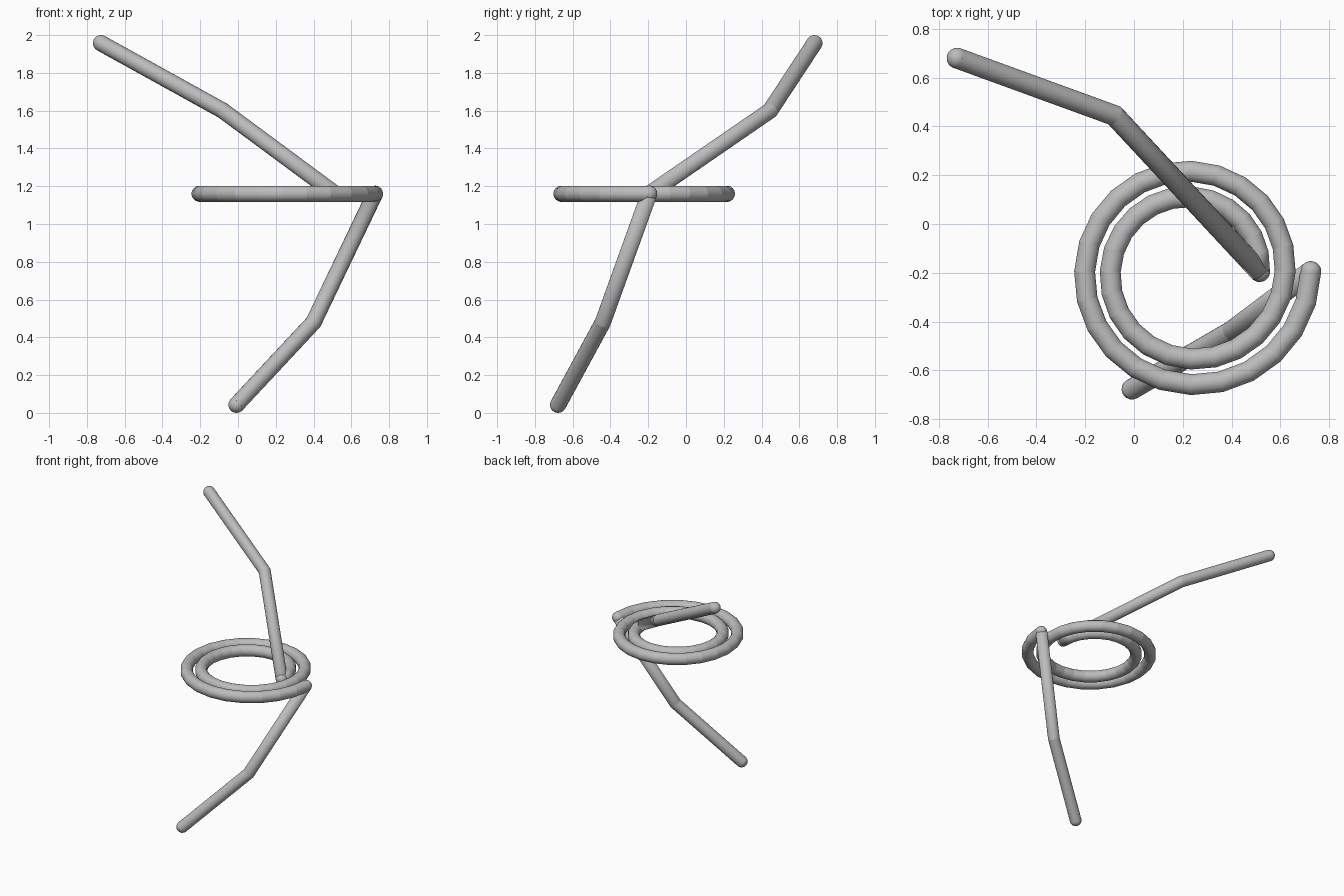
import bpy, bmesh, math
from mathutils import Vector

cube = bpy.data.objects.get("Cube")
if cube:
    bpy.data.objects.remove(cube, do_unlink=True)

RADIUS = 0.043
SIDES = 20

grey = bpy.data.materials.new("plain_grey")
grey.use_nodes = True
colour = (0.5, 0.5, 0.5, 1)
grey.diffuse_color = colour
grey.node_tree.nodes["Principled BSDF"].inputs["Base Color"].default_value = colour


def finish(name, bm):
    """Turn a bmesh into a smooth grey object."""
    for face in bm.faces:
        face.smooth = True
    bmesh.ops.recalc_face_normals(bm, faces=bm.faces)
    mesh = bpy.data.meshes.new(name)
    bm.to_mesh(mesh)
    bm.free()
    mesh.materials.append(grey)
    obj = bpy.data.objects.new(name, mesh)
    bpy.context.collection.objects.link(obj)
    return obj


def tube(name, points):
    """Sweep a round section along straight segments with mitred bends."""
    points = [Vector(p) for p in points]
    steps = [(b - a).normalized() for a, b in zip(points, points[1:])]
    side = steps[0].orthogonal().normalized()
    up = steps[0].cross(side)
    angles = [math.tau * i / SIDES for i in range(SIDES)]
    ring = [points[0] + RADIUS * (math.cos(a) * side + math.sin(a) * up) for a in angles]
    bm = bmesh.new()
    verts = [bm.verts.new(p) for p in ring]
    bm.faces.new(verts)
    for i, step in enumerate(steps):
        # Slide the ring forward onto the plane halving the bend
        plane = step + steps[min(i + 1, len(steps) - 1)]
        ring = [p + step * ((points[i + 1] - p).dot(plane) / step.dot(plane)) for p in ring]
        new = [bm.verts.new(p) for p in ring]
        for j in range(SIDES):
            k = (j + 1) % SIDES
            bm.faces.new((verts[j], verts[k], new[k], new[j]))
        for j in range(SIDES):
            bm.edges.get((new[j], new[j - 1])).smooth = False
        verts = new
    bm.faces.new(verts)
    return finish(name, bm)


def ball(name, centre, direction):
    """Round off a tube end."""
    bm = bmesh.new()
    bmesh.ops.create_uvsphere(bm, u_segments=SIDES, v_segments=12, radius=RADIUS)
    obj = finish(name, bm)
    obj.location = centre
    obj.rotation_mode = 'QUATERNION'
    obj.rotation_quaternion = Vector(direction).to_track_quat('Z', 'Y')


# Flat coil of two turns, widening outwards
TURN = 24
coil = []
for i in range(2 * TURN + 1):
    a = math.tau * i / TURN
    r = 0.28 + 0.105 * i / TURN
    coil.append((0.235 + r * math.cos(a), -0.195 + r * math.sin(a), 1.16))
tube("coil", coil)

# Bent arms leaving the inner and outer ends of the coil
arms = {
    "upper_arm": [coil[0], (-0.08, 0.445, 1.6), (-0.725, 0.68, 1.957)],
    "lower_arm": [coil[-1], (0.4, -0.44, 0.48), (-0.008, -0.677, 0.043)],
}
for name, path in arms.items():
    tube(name, path)
    ball(name + "_joint", path[0], Vector(path[1]) - Vector(path[0]))
    ball(name + "_tip", path[2], Vector(path[2]) - Vector(path[1]))
